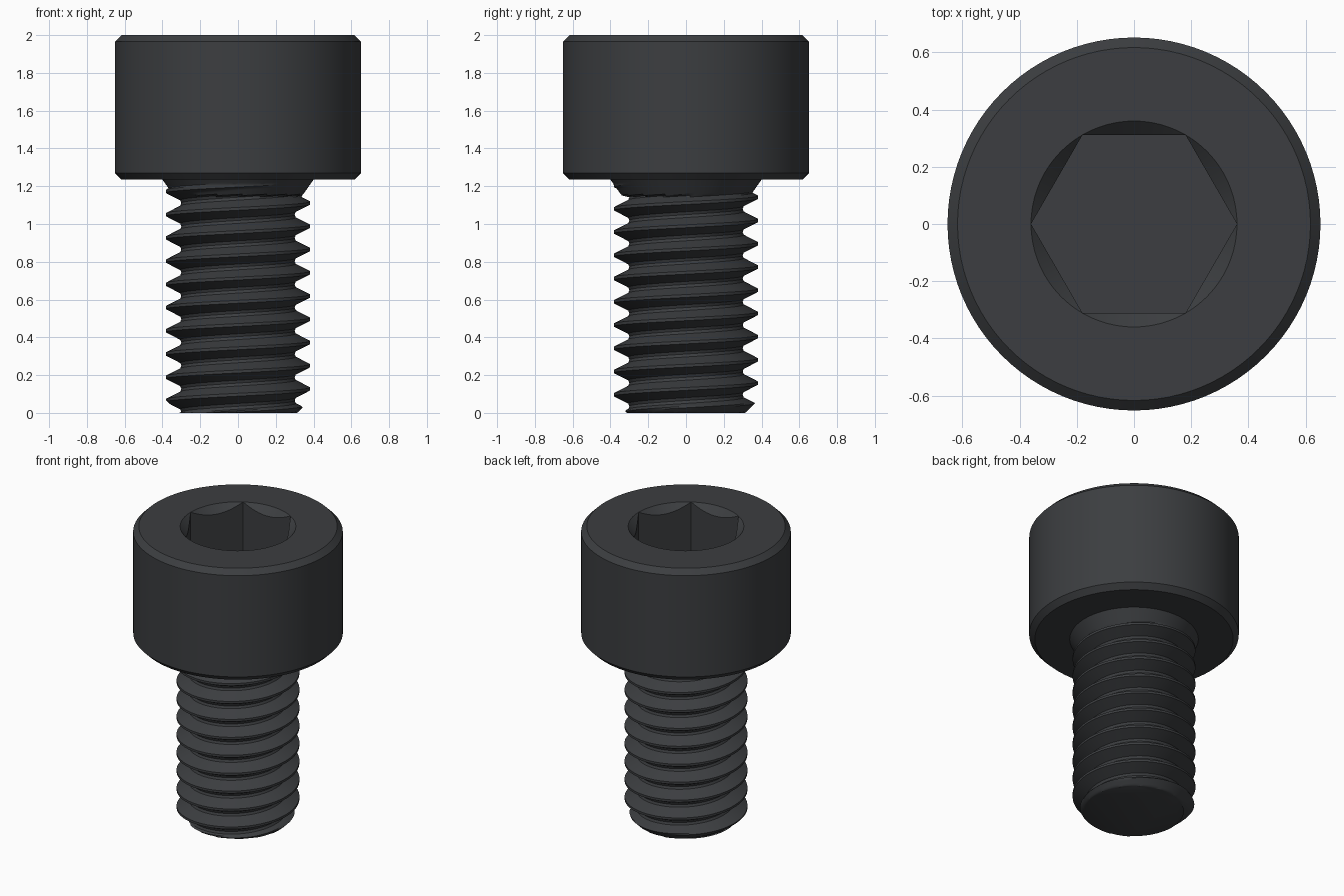
import bpy, bmesh
from math import pi, cos, sin

if "Cube" in bpy.data.objects:
    bpy.data.objects.remove(bpy.data.objects["Cube"])

SEG = 96            # sides around (multiple of 6 for the hex socket)
P, STEPS = 0.123, 16  # thread pitch, profile samples per pitch
ZH = 1.235          # underside of head
MAJOR, MINOR = 0.382, 0.306

steel = bpy.data.materials.new("dark_steel")
steel.diffuse_color = (0.045, 0.048, 0.052, 1)
steel.use_nodes = True
steel.node_tree.nodes["Principled BSDF"].inputs["Base Color"].default_value = steel.diffuse_color


def finish(bm, name):
    bmesh.ops.remove_doubles(bm, verts=bm.verts, dist=1e-5)
    bmesh.ops.recalc_face_normals(bm, faces=bm.faces)
    me = bpy.data.meshes.new(name)
    bm.to_mesh(me)
    bm.free()
    ob = bpy.data.objects.new(name, me)
    bpy.context.collection.objects.link(ob)
    me.materials.append(steel)
    bpy.ops.object.select_all(action='DESELECT')
    ob.select_set(True)
    bpy.context.view_layer.objects.active = ob
    bpy.ops.object.shade_smooth_by_angle(angle=pi / 6)
    return ob


def polar(bm, r, t, z):
    return bm.verts.new((r * cos(t), r * sin(t), z))


def hex_r(t):
    return 0.36 * cos(pi / 6) / cos(t % (pi / 3) - pi / 6)


# Head: chamfered lathe outside, countersunk hex socket inside
bm = bmesh.new()
const = lambda r, z: (lambda t: (r, z))
profile = [const(r, z) for r, z in (
    (0.40, ZH), (0.617, ZH), (0.652, ZH + 0.035),
    (0.652, 1.965), (0.617, 2.0), (0.36, 2.0))]
profile += [lambda t: (hex_r(t), 2.0 - (0.36 - hex_r(t))),
            lambda t: (hex_r(t), 1.6)]
rings = []
for f in profile:
    ring = []
    for i in range(SEG):
        # nudge keeps the corner angles on the right side of the modulo
        t = 2 * pi * i / SEG
        r, z = f(t + 1e-9)
        ring.append(polar(bm, r, t, z))
    rings.append(ring)
for a, b in zip(rings, rings[1:]):
    for i in range(SEG):
        j = (i + 1) % SEG
        bm.faces.new((a[i], a[j], b[j], b[i]))
bm.faces.new(rings[-1])
finish(bm, "socket_head")


# Threaded shank: grid that follows the helix, trimmed at tip and head
def thread_r(k, z):
    if z <= 0:
        return 0.31
    if z >= ZH:
        return 0.40
    d = min(k % STEPS, STEPS - k % STEPS)      # steps away from the crest
    r = MAJOR - (MAJOR - MINOR) * min(max((d - 1) / 5, 0), 1)
    if d > 6:
        r -= 0.003 * (d - 6)                   # rounded root
    if z > 1.15:
        r = max(r, 0.34 + 0.06 * (z - 1.15) / (ZH - 1.15))  # run-out
    return min(r, 0.315 + z)                   # tip chamfer


bm = bmesh.new()
ROWS = STEPS * 14
grid = []
for k in range(ROWS):
    row = []
    for i in range(SEG):
        z = 0.127 - 3 * P + P * (k / STEPS + i / SEG)
        z = min(max(z, 0.0), ZH)
        row.append(polar(bm, thread_r(k, z), 2 * pi * i / SEG, z))
    grid.append(row)
for k in range(ROWS - 1):
    for i in range(SEG):
        j, s = (i + 1, 0) if i < SEG - 1 else (0, STEPS)
        if k + s + 1 < ROWS:
            bm.faces.new((grid[k][i], grid[k + s][j],
                          grid[k + s + 1][j], grid[k + 1][i]))
bmesh.ops.remove_doubles(bm, verts=bm.verts, dist=1e-5)
# Flat tip
tip = [polar(bm, 0.31, 2 * pi * i / SEG, 0.0) for i in range(SEG)]
bm.faces.new(tip[::-1])
finish(bm, "threaded_shank")
